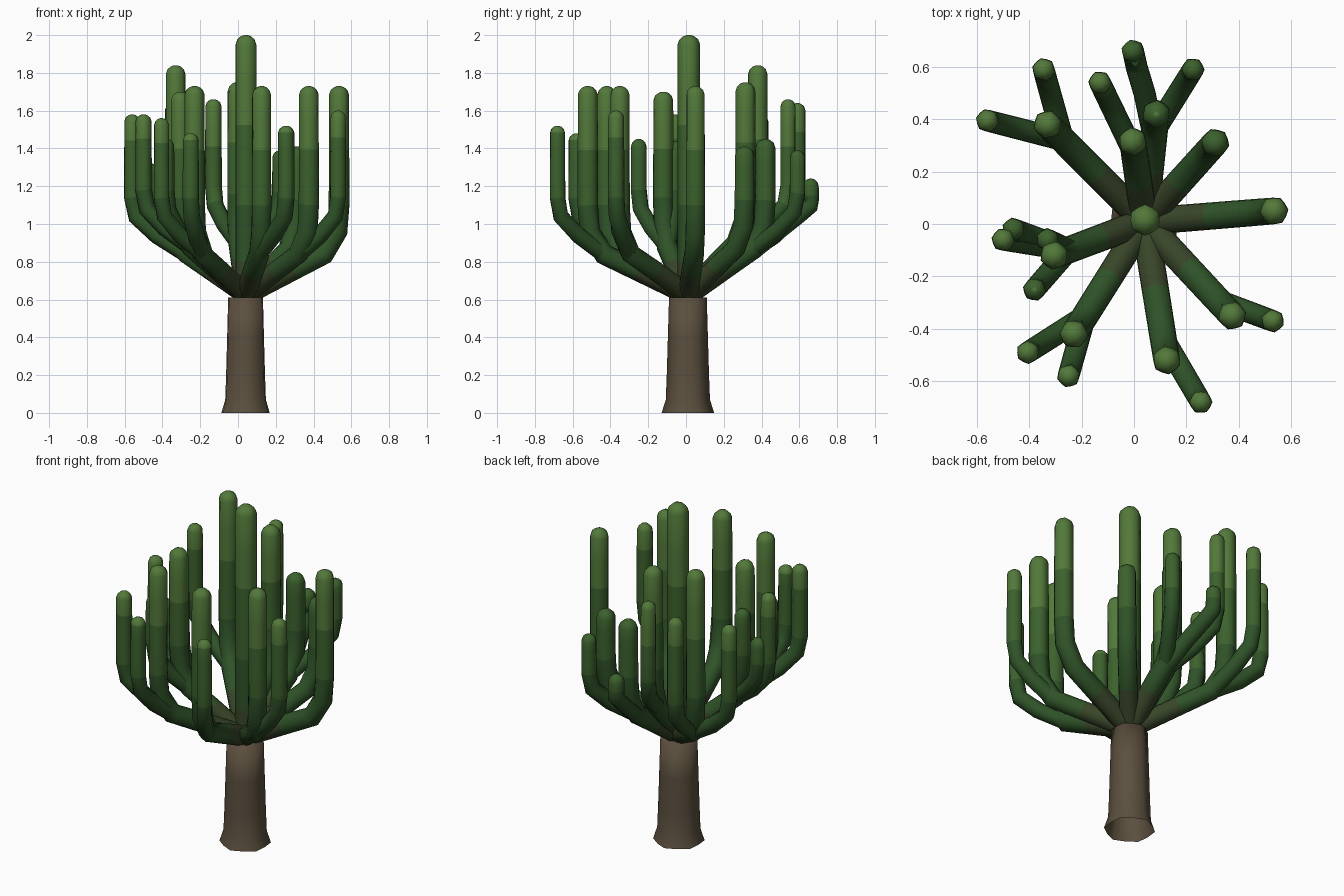
import bpy, bmesh, math
from mathutils import Vector

if "Cube" in bpy.data.objects:
    bpy.data.objects.remove(bpy.data.objects["Cube"])

AXIS = Vector((0.04, 0.01, 0))


def material(name, rgb):
    m = bpy.data.materials.new(name)
    m.diffuse_color = (*rgb, 1)
    m.use_nodes = True
    m.node_tree.nodes["Principled BSDF"].inputs["Base Color"].default_value = m.diffuse_color
    return m


BARK = material("bark", (0.105, 0.078, 0.048))
# Greens get lighter with height
GREENS = [(0.75, material("green_base", (0.04, 0.06, 0.022))),
          (1.15, material("green_low", (0.028, 0.085, 0.021))),
          (1.45, material("green_mid", (0.045, 0.12, 0.026))),
          (9.0, material("green_top", (0.085, 0.19, 0.042)))]


def tube(name, rings, side, mats, cap=True):
    """Sweep a softly ribbed six-cornered section along (centre, radius) rings."""
    bm = bmesh.new()
    loops = []
    n = len(rings)
    for i, (c, r) in enumerate(rings):
        t = (rings[min(i + 1, n - 1)][0] - rings[max(i - 1, 0)][0]).normalized()
        u = side.cross(t).normalized()
        v = t.cross(u)
        ring = []
        for k in range(12):
            a = math.pi * k / 6
            rr = r * (1.0 if k % 2 == 0 else 0.92)
            ring.append(bm.verts.new(c + (u * math.cos(a) + v * math.sin(a)) * rr))
        loops.append(ring)
    for a, b in zip(loops, loops[1:]):
        for k in range(12):
            j = (k + 1) % 12
            bm.faces.new((a[k], a[j], b[j], b[k]))
    if cap:
        bm.faces.new(loops[-1])
    bmesh.ops.recalc_face_normals(bm, faces=bm.faces[:])
    for f in bm.faces:
        f.smooth = True
        z = f.calc_center_median().z
        f.material_index = next((i for i, (top, _) in enumerate(mats) if z < top), 0)
    me = bpy.data.meshes.new(name)
    bm.to_mesh(me)
    bm.free()
    for _, m in mats:
        me.materials.append(m)
    bpy.context.collection.objects.link(bpy.data.objects.new(name, me))


def arm(name, path, r0, r1):
    """Bent arm ending in a vertical run with a domed tip."""
    tip, last = path[-1], path[-2]
    d = Vector((tip.x - path[0].x, tip.y - path[0].y, 0))
    side = Vector((-d.y, d.x, 0)).normalized() if d.length > 1e-4 else Vector((1, 0, 0))
    shoulder = tip - Vector((0, 0, r1 * 0.85))
    pts = path[:-1] + [last.lerp(shoulder, k / 4) for k in range(1, 5)]
    rings = [(p, r0 + (r1 - r0) * i / (len(pts) - 1)) for i, p in enumerate(pts)]
    for drop, s in ((0.4, 0.84), (0.12, 0.52), (0, 0.2)):
        rings.append((tip - Vector((0, 0, r1 * drop)), r1 * s))
    tube(name, rings, side, GREENS)


# Trunk with flared foot
tube("trunk", [(AXIS + Vector((0, 0, z)), r) for z, r in
               ((0, 0.139), (0.07, 0.117), (0.2, 0.112), (0.4, 0.106), (0.61, 0.1))],
     Vector((1, 0, 0)), [(9, BARK)])

# Central stem
cx = Vector((0.042, 0.015, 0))
arm("central_stem", [cx + Vector((0, 0, z)) for z in (0.55, 0.8, 1.1, 2.0)], 0.06, 0.06)

# Main arms: tip position, then the tips of the side shoots that fork from it
ARMS = [
    ((0.535, 0.05, 1.73), []),
    ((0.31, 0.31, 1.41), []),
    ((0.085, 0.42, 1.45), [(0.225, 0.59, 1.39)]),
    ((-0.005, 0.315, 1.75), [(-0.13, 0.54, 1.66)]),
    ((-0.33, 0.38, 1.84), [(-0.345, 0.59, 1.64), (-0.56, 0.395, 1.58)]),
    ((-0.305, -0.12, 1.70), [(-0.38, -0.25, 1.45), (-0.5, -0.06, 1.58),
                             (-0.46, -0.02, 1.32), (-0.33, -0.06, 1.44)]),
    ((-0.23, -0.42, 1.73), [(-0.25, -0.58, 1.48), (-0.405, -0.49, 1.56)]),
    ((0.125, -0.52, 1.73), [(0.255, -0.68, 1.52)]),
    ((0.375, -0.35, 1.73), [(0.53, -0.37, 1.60)]),
]
for i, (tip, shoots) in enumerate(ARMS, 1):
    tip = Vector(tip)
    out = Vector((tip.x, tip.y, 0)) - AXIS
    lift = max(0, 0.5 - out.length) * 0.3

    def at(f, z):
        return AXIS + out * f + Vector((0, 0, z))

    fork = at(0.84, 0.84 + lift)
    path = [at(0.05, 0.64), at(0.5, 0.755 + lift * 0.6), fork,
            at(0.98, 0.96 + lift), at(1, 1.1 + lift), tip]
    arm(f"main_arm_{i}", path, 0.057, 0.053)
    for j, s in enumerate(shoots, 1):
        s = Vector(s)
        g = Vector((s.x - fork.x, s.y - fork.y, 0))
        bend = [fork + g * f + Vector((0, 0, z)) for f, z in
                ((0, 0), (0.55, 0.1), (0.93, 0.2), (1, 0.3))]
        arm(f"side_shoot_{i}_{j}", bend + [s], 0.046, 0.043)

# Short stubby shoot at the back
arm("stub_shoot", [Vector(p) for p in ((0.07, 0.36, 0.86), (0.04, 0.5, 0.97), (0.01, 0.6, 1.05),
                                       (-0.003, 0.66, 1.1), (-0.005, 0.66, 1.24))], 0.046, 0.044)
